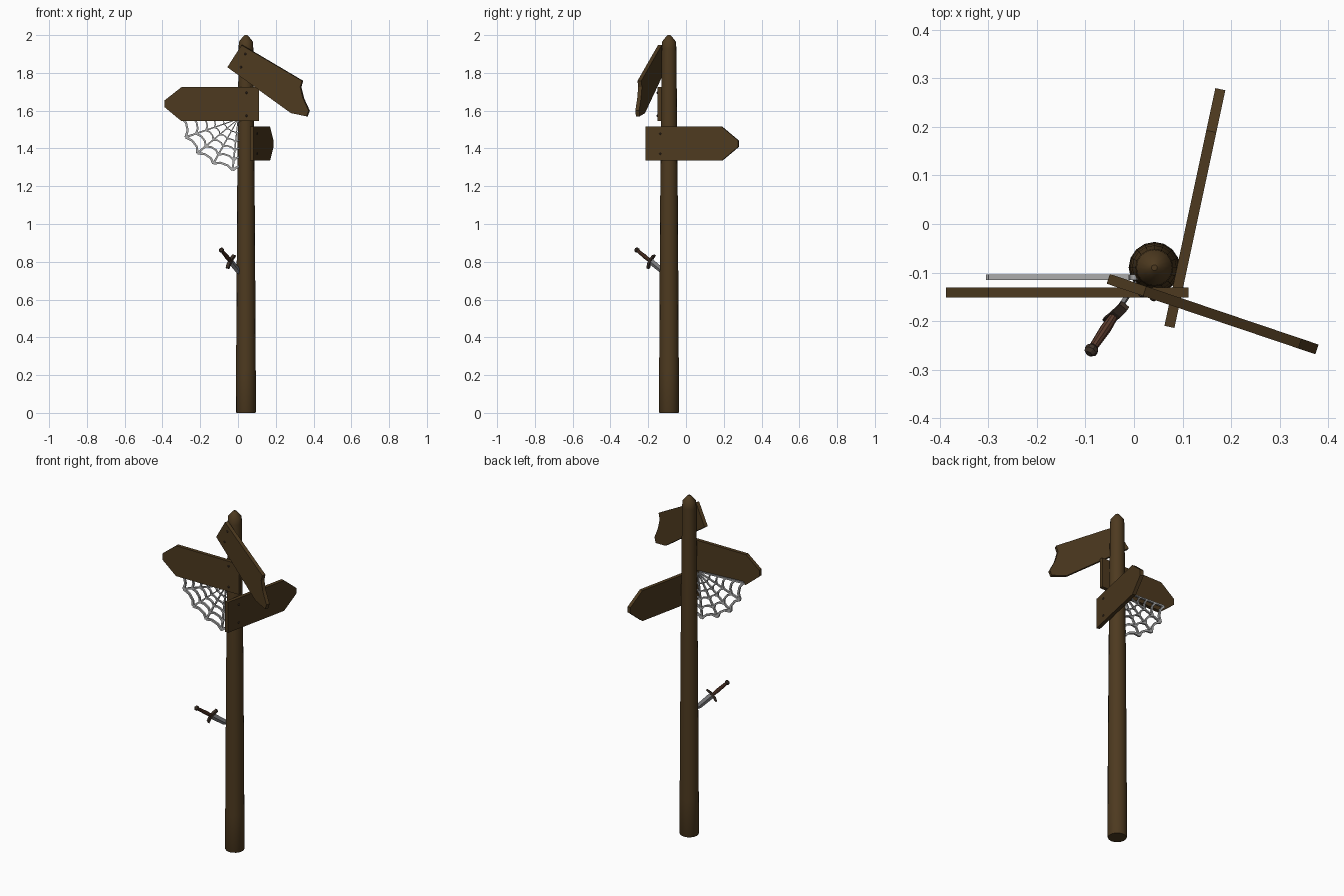
import bpy, bmesh, math
from mathutils import Vector, Matrix

if "Cube" in bpy.data.objects:
    bpy.data.objects.remove(bpy.data.objects["Cube"])


def material(name, rgb):
    m = bpy.data.materials.new(name)
    m.diffuse_color = (*rgb, 1)
    m.use_nodes = True
    m.node_tree.nodes["Principled BSDF"].inputs["Base Color"].default_value = m.diffuse_color
    return m


WOOD = material("dark_wood", (0.075, 0.042, 0.014))
IRON = material("dark_iron", (0.05, 0.032, 0.022))
LEATHER = material("red_leather", (0.10, 0.042, 0.025))
STEEL = material("steel", (0.22, 0.22, 0.23))
SILK = material("silk", (0.42, 0.42, 0.42))


def finish(bm, name, mat, smooth=False):
    bmesh.ops.recalc_face_normals(bm, faces=bm.faces)
    me = bpy.data.meshes.new(name)
    bm.to_mesh(me)
    bm.free()
    ob = bpy.data.objects.new(name, me)
    bpy.context.collection.objects.link(ob)
    me.materials.append(mat)
    if smooth:
        bpy.ops.object.select_all(action='DESELECT')
        ob.select_set(True)
        bpy.context.view_layer.objects.active = ob
        bpy.ops.object.shade_smooth_by_angle(angle=math.radians(35))
    return ob


def prism(bm, outline, frame, depth):
    """Closed 2D outline extruded symmetrically along the frame's z axis."""
    a, b = [[bm.verts.new(frame @ Vector((x, y, s * depth / 2))) for x, y in outline]
            for s in (-1, 1)]
    bm.faces.new(a)
    bm.faces.new(b)
    for i in range(len(a)):
        j = (i + 1) % len(a)
        bm.faces.new((a[i], a[j], b[j], b[i]))


def lathe(bm, profile, frame, n):
    """(radius, height) profile turned around the frame's z axis, capped."""
    rings = [[bm.verts.new(frame @ Vector((r * math.cos(t), r * math.sin(t), z)))
              for t in (2 * math.pi * k / n for k in range(n))] for r, z in profile]
    for p, q in zip(rings, rings[1:]):
        for k in range(n):
            bm.faces.new((p[k], p[(k + 1) % n], q[(k + 1) % n], q[k]))
    bm.faces.new(rings[0])
    bm.faces.new(rings[-1])


def axes(x, y, z, origin):
    m = Matrix((x, y, z)).transposed().to_4x4()
    m.translation = origin
    return m


# Post with pointed top
bm = bmesh.new()
lathe(bm, [(.050, 0), (.053, .006), (.052, .22), (.050, .6), (.046, 1.2), (.039, 1.93),
           (.037, 1.965), (.014, 1.994), (.006, 2.0)],
      Matrix.Translation((.042, -.09, 0)), 16)
finish(bm, "post", WOOD, True)


# Sign boards: outline in (distance along board, z)
def board(name, origin, direction, outline, nails):
    u = Vector((*direction, 0)).normalized()
    n = Vector((u.y, -u.x, 0))
    frame = axes(u, Vector((0, 0, 1)), n, Vector((*origin, 0)))
    bm = bmesh.new()
    prism(bm, outline, frame, .021)
    finish(bm, name, WOOD)
    bm = bmesh.new()
    for a, z in nails:
        lathe(bm, [(.006, 0), (.006, .002), (.003, .004)],
              frame @ Matrix.Translation((a, z, .0100)), 8)
    finish(bm, name + "_nails", IRON)


board("left_sign", (0, -.141), (1, 0),
      [(.112, 1.545), (.112, 1.724), (-.30, 1.724), (-.388, 1.655), (-.388, 1.618), (-.30, 1.545)],
      [(.045, 1.695), (.045, 1.573)])
board("back_sign", (.073, -.212), (.105, .49),
      [(0, 1.335), (0, 1.515), (.412, 1.515), (.501, 1.442), (.501, 1.408), (.412, 1.335)],
      [(.08, 1.478), (.08, 1.372)])
# Broken tilted sign: front-view x turned into length along the board
c = .947
broken = [(-.053, 1.83), (.022, 1.947), (.342, 1.758), (.332, 1.725), (.346, 1.668),
          (.356, 1.645), (.377, 1.600), (.366, 1.570), (.283, 1.587)]
board("broken_sign", (0, -.131), (.432, -.146),
      [(x / c, z) for x, z in broken], [(.045, 1.90), (.02, 1.83)])


# Cobweb: tapered spokes and sagging rings in the x-z plane behind the left sign
def strand(bm, pts, widths):
    pts = [Vector(p) for p in pts]
    left, right = [], []
    for i, p in enumerate(pts):
        t = (pts[min(i + 1, len(pts) - 1)] - pts[max(i - 1, 0)]).normalized()
        nrm = Vector((-t.y, t.x)) * widths[i] / 2
        left.append(p + nrm)
        right.append(p - nrm)
    frame = axes(Vector((1, 0, 0)), Vector((0, 0, 1)), Vector((0, -1, 0)), Vector((0, -.110, 0)))
    for i in range(len(pts) - 1):
        prism(bm, [left[i], left[i + 1], right[i + 1], right[i]], frame, .011)


def web(angle, r):
    a = math.radians(angle)
    return (-r * math.cos(a), 1.555 - r * math.sin(a))


spokes = [(-2, .30), (19, .293), (40, .28), (61, .268), (84, .272), (103, .272)]
bm = bmesh.new()
for a, r in spokes:
    strand(bm, [web(a, .01), web(a, r)], [.004, .011])
for f, w in ((1, .014), (.80, .012), (.61, .010), (.45, .008), (.28, .006)):
    for (a, r), (b, s) in zip(spokes, spokes[1:]):
        strand(bm, [web(a, r * f), web(a * .7 + b * .3, (r * .7 + s * .3) * f * .925),
                    web(a * .3 + b * .7, (r * .3 + s * .7) * f * .925), web(b, s * f)],
               [w, w * .8, w * .8, w])
finish(bm, "cobweb", SILK)

# Dagger stuck into the post: local z runs from blade to pommel, x along the guard
guard = Vector((-.04, -.188, .803))
dz = Vector((-.052, -.078, .064)).normalized()
dx = Vector((.04, .04, .055))
dx = (dx - dz * dx.dot(dz)).normalized()
D = axes(dx, dz.cross(dx), dz, guard)

bm = bmesh.new()
loops = []
for z, s in ((.0, 1), (-.09, .9), (-.125, .1)):
    loops.append([bm.verts.new(D @ Vector((x * s, y * s, z)))
                  for x, y in ((.018, 0), (0, .006), (-.018, 0), (0, -.006))])
for p, q in zip(loops, loops[1:]):
    for k in range(4):
        bm.faces.new((p[k], p[(k + 1) % 4], q[(k + 1) % 4], q[k]))
bm.faces.new(loops[0])
bm.faces.new(loops[-1])
finish(bm, "dagger_blade", STEEL)

bm = bmesh.new()
side = D @ Matrix.Rotation(math.pi / 2, 4, 'X')
prism(bm, [(-.042, -.010), (-.018, -.006), (.018, -.006), (.042, -.010),
           (.042, 0), (.018, .007), (-.018, .007), (-.042, 0)], side, .020)
finish(bm, "dagger_guard", IRON)

bm = bmesh.new()
lathe(bm, [(.009, 0), (.0115, .04), (.009, .098)], D, 10)
finish(bm, "dagger_grip", LEATHER, True)

bm = bmesh.new()
lathe(bm, [(.009, .094), (.014, .100), (.014, .109), (.007, .116)], D, 8)
finish(bm, "dagger_pommel", IRON)
